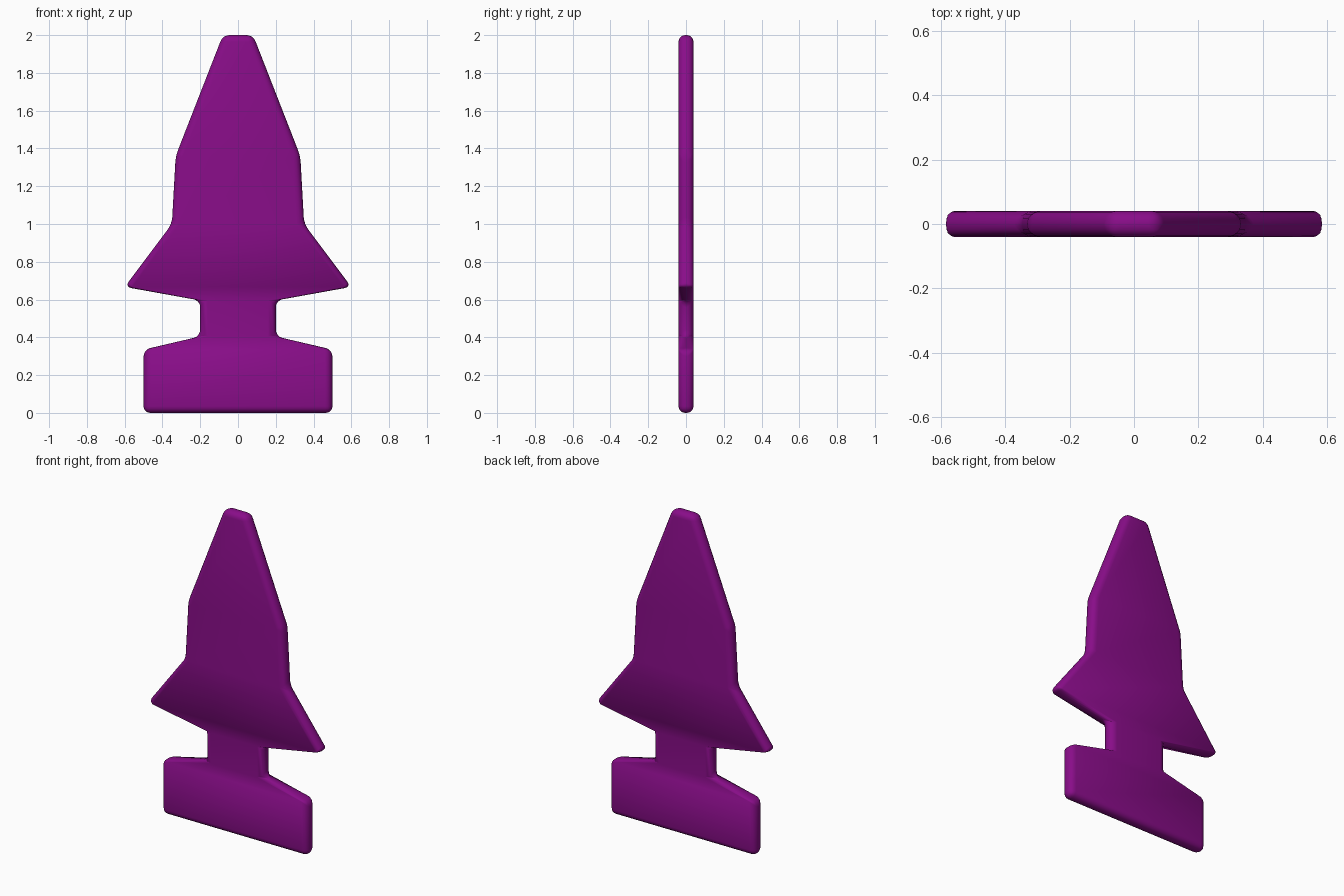
import bpy, bmesh

if "Cube" in bpy.data.objects:
    bpy.data.objects.remove(bpy.data.objects["Cube"])

T = 0.04  # half thickness
# (half width, height) of each row of the silhouette
ROWS = [(0.5, 0), (0.5, 0.335), (0.2, 0.405), (0.2, 0.595), (0.6, 0.667),
        (0.35, 1.0), (0.33, 1.36), (0.08, 2.0)]

# slab built as a stack of mirrored strips
bm = bmesh.new()
rings = [[bm.verts.new(p) for p in ((-w, -T, z), (w, -T, z), (w, T, z), (-w, T, z))]
         for w, z in ROWS]
for a, b in zip(rings, rings[1:]):
    for i in range(4):
        j = (i + 1) % 4
        bm.faces.new((a[i], a[j], b[j], b[i]))
bm.faces.new(rings[0][::-1])
bm.faces.new(rings[-1])
bmesh.ops.recalc_face_normals(bm, faces=bm.faces)
for f in bm.faces:
    f.smooth = True

mesh = bpy.data.meshes.new("flat_spear_body")
bm.to_mesh(mesh)
bm.free()
body = bpy.data.objects.new("flat_spear_body", mesh)
bpy.context.collection.objects.link(body)

# soft rounded rim
bev = body.modifiers.new("rounded_rim", 'BEVEL')
bev.width = 0.0385
bev.segments = 4
bev.limit_method = 'ANGLE'
bev.angle_limit = 0.03

mat = bpy.data.materials.new("purple")
mat.diffuse_color = (0.25, 0.004, 0.25, 1)
mat.use_nodes = True
mat.node_tree.nodes["Principled BSDF"].inputs["Base Color"].default_value = mat.diffuse_color
mesh.materials.append(mat)
